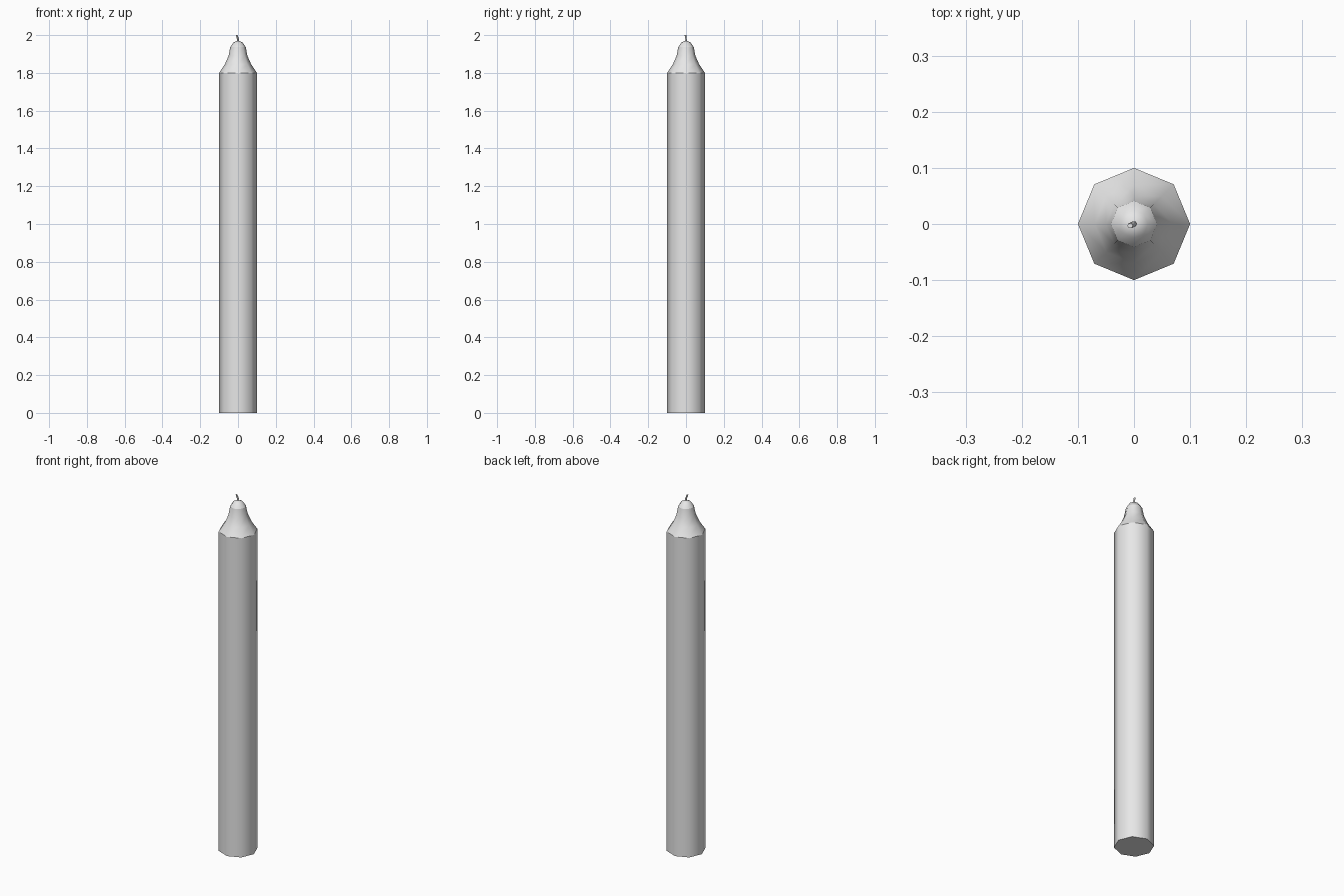
import bpy, bmesh, math
from mathutils import Vector

cube = bpy.data.objects.get("Cube")
if cube:
    bpy.data.objects.remove(cube, do_unlink=True)


def make_material(name, color):
    mat = bpy.data.materials.new(name)
    mat.use_nodes = True
    mat.diffuse_color = color
    mat.node_tree.nodes["Principled BSDF"].inputs["Base Color"].default_value = color
    return mat


def loft(name, rings, sides, mat, sharp=(), cap_top=True):
    """Skin rings of (centre, radius); rings listed in sharp keep a hard edge."""
    bm = bmesh.new()
    loops = []
    for centre, radius in rings:
        angles = [math.tau * i / sides for i in range(sides)]
        loops.append([bm.verts.new(Vector(centre) + Vector((math.cos(a), math.sin(a), 0)) * radius)
                      for a in angles])
    for low, high in zip(loops, loops[1:]):
        for i in range(sides):
            j = (i + 1) % sides
            bm.faces.new((low[i], low[j], high[j], high[i])).smooth = True
    bm.faces.new(loops[0][::-1])
    if cap_top:
        bm.faces.new(loops[-1])
    else:
        bmesh.ops.pointmerge(bm, verts=loops[-1], merge_co=Vector(rings[-1][0]))
    for index in sharp:
        ring = set(loops[index])
        for edge in bm.edges:
            if set(edge.verts) <= ring:
                edge.smooth = False
    bmesh.ops.recalc_face_normals(bm, faces=bm.faces)
    mesh = bpy.data.meshes.new(name)
    bm.to_mesh(mesh)
    bm.free()
    mesh.materials.append(mat)
    obj = bpy.data.objects.new(name, mesh)
    bpy.context.collection.objects.link(obj)
    return obj


wax = make_material("pale_grey_wax", (0.8, 0.8, 0.8, 1))

# Octagonal candle: straight shaft, flared shoulder and small domed tip
profile = [(0.1, 0), (0.1, 1.8), (0.07, 1.845), (0.05, 1.89),
           (0.041, 1.937), (0.025, 1.96), (0, 1.972)]
loft("candle_body", [((0, 0, z), r) for r, z in profile], 8, wax,
     sharp=(0, 1, 4), cap_top=False)

# Thin wick leaning to one side
wick_path = [(0, 0, 1.96), (0, 0, 1.978), (-0.007, -0.003, 2.0)]
loft("wick", [(p, 0.005) for p in wick_path], 6, wax, sharp=(0, 2))
